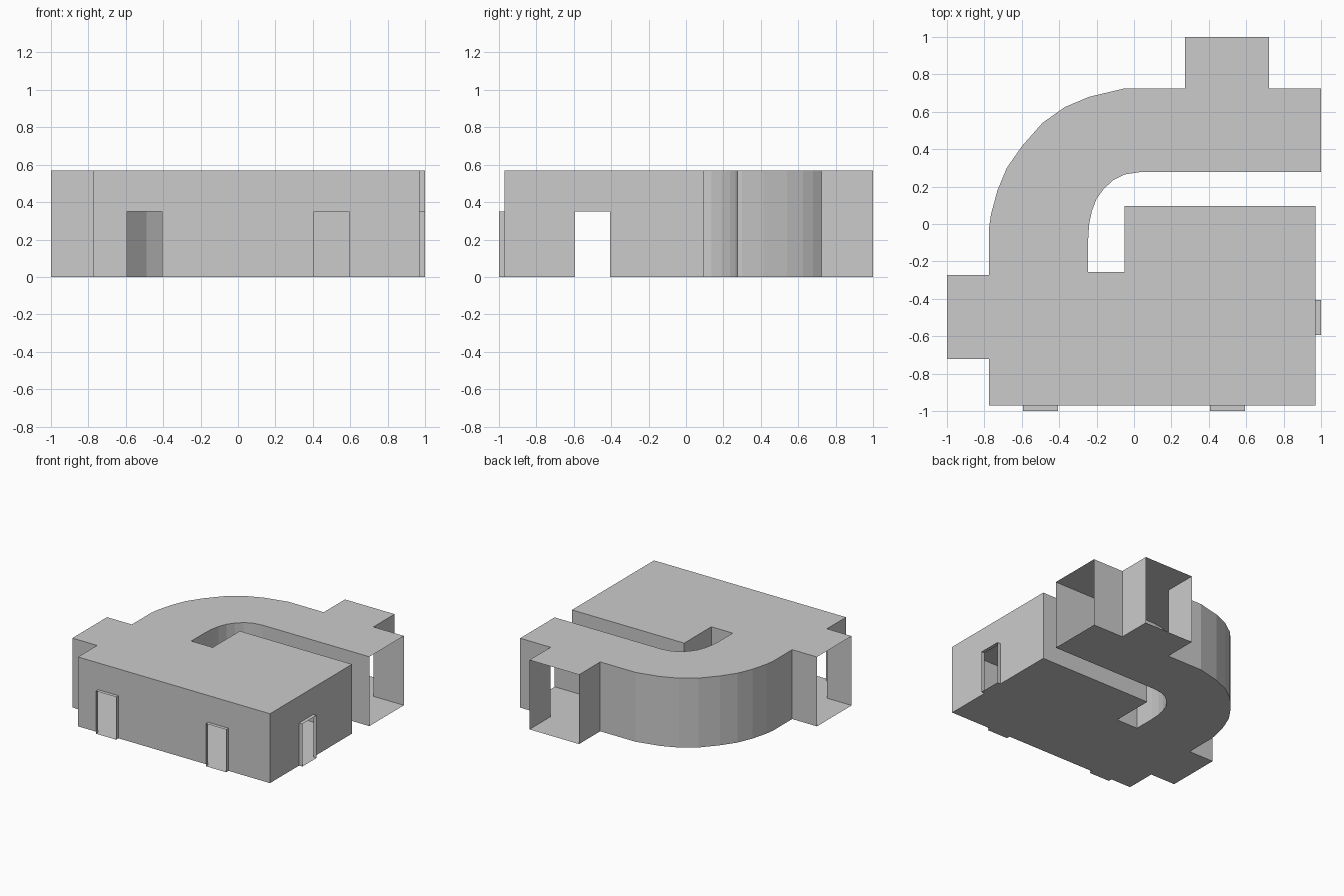
import bpy, bmesh
from mathutils import Vector

if "Cube" in bpy.data.objects:
    bpy.data.objects.remove(bpy.data.objects["Cube"])

H = 0.57          # wall height
DOOR_H = 0.35     # doorway height
DOOR_W = 0.185    # doorway width
STUB = 0.03       # how far doorways stick out


def make_object(name, faces):
    bm = bmesh.new()
    for pts in faces:
        bm.faces.new([bm.verts.new(p) for p in pts])
    bmesh.ops.remove_doubles(bm, verts=bm.verts, dist=0.0005)
    mesh = bpy.data.meshes.new(name)
    bm.to_mesh(mesh)
    bm.free()
    ob = bpy.data.objects.new(name, mesh)
    bpy.context.collection.objects.link(ob)
    return ob


def panel(p, q, z0=0.0, z1=H):
    return [(*p, z0), (*q, z0), (*q, z1), (*p, z1)]


# Floor plan, counter-clockwise; bends are low-poly
outer_bend = [(-0.05, 0.725), (-0.24, 0.68), (-0.37, 0.625), (-0.49, 0.54),
              (-0.60, 0.415), (-0.68, 0.30), (-0.73, 0.18), (-0.765, 0.05),
              (-0.775, -0.02)]
inner_bend = [(-0.245, -0.08), (-0.24, 0.0), (-0.225, 0.07), (-0.20, 0.135),
              (-0.16, 0.19), (-0.11, 0.235), (-0.05, 0.265), (0.03, 0.277)]
plan = ([(-0.775, -0.97), (0.97, -0.97), (0.97, 0.095), (-0.05, 0.095),
         (-0.05, -0.257), (-0.245, -0.257)] + inner_bend +
        [(1, 0.277), (1, 0.725), (0.723, 0.725), (0.723, 1), (0.272, 1),
         (0.272, 0.725)] + outer_bend +
        [(-0.775, -0.272), (-1, -0.272), (-1, -0.722), (-0.775, -0.722)])

# Doorway centres on the front and right room walls, by edge index
doors = {0: [(-0.5, -0.97), (0.5, -0.97)], 1: [(0.97, -0.5)]}
# Corridor ends are left open
open_ends = [((1, 0.277), (1, 0.725)), ((0.723, 1), (0.272, 1)),
             ((-1, -0.272), (-1, -0.722))]

walls, frames = [], []
for i, p in enumerate(plan):
    q = plan[(i + 1) % len(plan)]
    if (p, q) in open_ends:
        continue
    start, d = Vector(p), (Vector(q) - Vector(p)).normalized()
    out = Vector((d.y, -d.x)) * STUB
    for c in doors.get(i, []):
        a, b = Vector(c) - d * DOOR_W / 2, Vector(c) + d * DOOR_W / 2
        walls += [panel(start, a), panel(a, b, DOOR_H, H)]
        # Short doorway tunnel: two jambs, lintel, sill
        ao, bo = a + out, b + out
        frames += [panel(a, ao, 0, DOOR_H), panel(bo, b, 0, DOOR_H),
                   [(*v, DOOR_H) for v in (ao, bo, b, a)],
                   [(*v, 0) for v in (a, b, bo, ao)]]
        start = b
    walls.append(panel(start, q))

make_object("walls", walls)
make_object("door_frames", frames)
make_object("ceiling", [[(x, y, H) for x, y in plan]])
make_object("floor", [[(x, y, 0) for x, y in reversed(plan)]])
